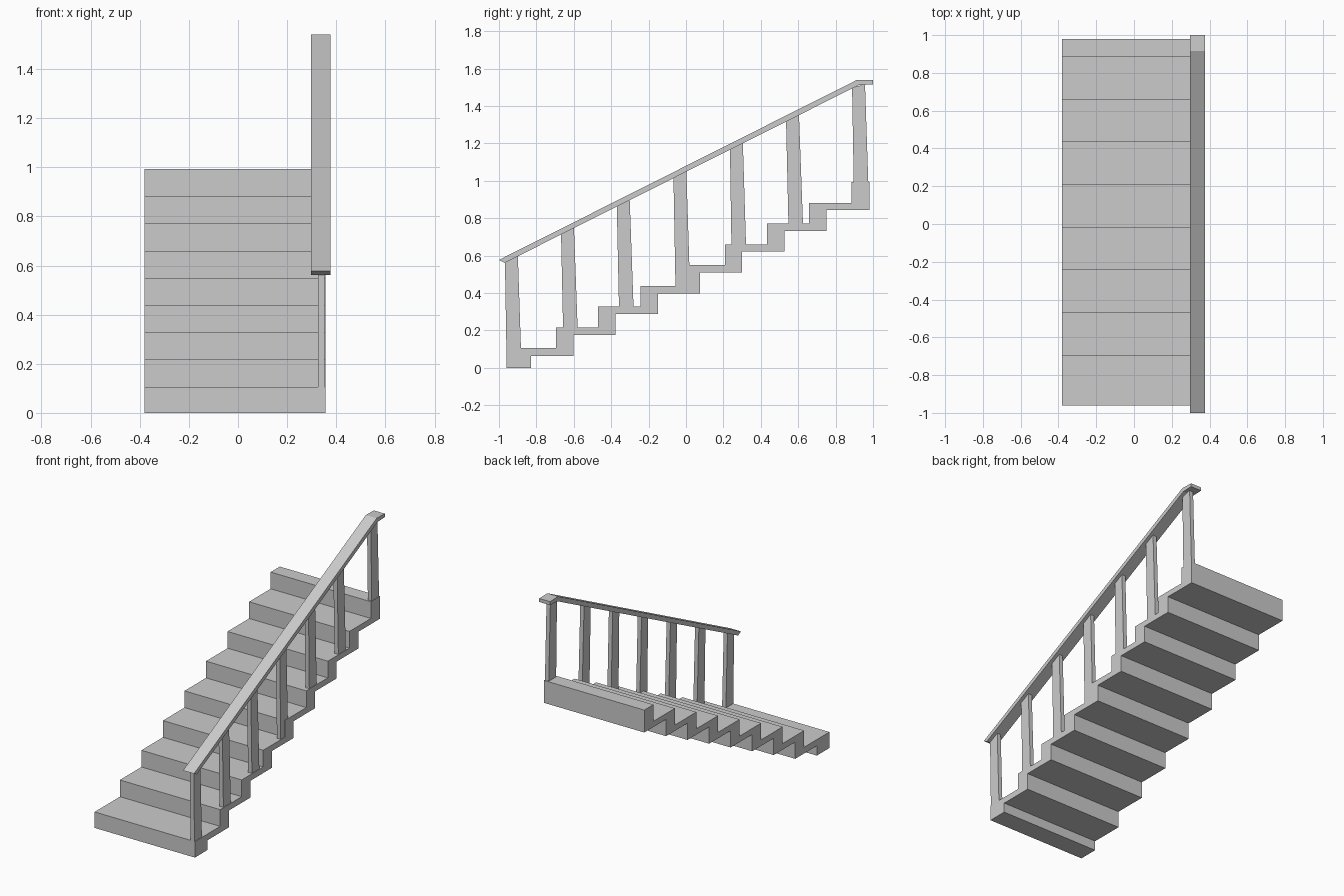
import bpy, bmesh

if "Cube" in bpy.data.objects:
    bpy.data.objects.remove(bpy.data.objects["Cube"])


def extrude_profile(name, profile, x0, x1):
    """Extrude a (y, z) outline along x."""
    bm = bmesh.new()
    face = bm.faces.new([bm.verts.new((x0, y, z)) for y, z in profile])
    res = bmesh.ops.extrude_face_region(bm, geom=[face])
    verts = [g for g in res["geom"] if isinstance(g, bmesh.types.BMVert)]
    bmesh.ops.translate(bm, verts=verts, vec=(x1 - x0, 0, 0))
    bmesh.ops.recalc_face_normals(bm, faces=bm.faces)
    mesh = bpy.data.meshes.new(name)
    bm.to_mesh(mesh)
    bm.free()
    obj = bpy.data.objects.new(name, mesh)
    bpy.context.collection.objects.link(obj)
    return obj


# Folded stair slab: nine treads on top, stepped underside
STEPS, RUN, RISE = 9, 0.2257, 0.1108
front, back = -0.96, 0.98
top, under = [], []
for i in range(STEPS):
    y = front if i == 0 else -0.921 + RUN * i
    y_next = back if i == STEPS - 1 else -0.921 + RUN * (i + 1)
    z = 0.106 + RISE * i
    top += [(y, z), (y_next, z)]
    z_low = 0 if i == 0 else 0.064 + RISE * (i - 1) + 0.0005 * i
    y_low = -0.828 + RUN * i
    if i < STEPS - 1:
        under += [(y_low, z_low), (y_low, 0.064 + RISE * i + 0.0005 * (i + 1))]
    else:
        under += [(back, z_low)]
extrude_profile("stairs", [(front, 0)] + top + under[::-1], -0.38, 0.356)

# Sloping handrail with a short level end
rail = [(-1, 0.577), (0.915, 1.54), (1, 1.538), (1, 1.515),
        (0.925, 1.512), (-0.97, 0.561)]
extrude_profile("handrail", rail, 0.297, 0.377)


# Slightly leaning balusters: front edge y at the top, at the foot, foot height
def rail_under(y):
    return min(0.561 + (y + 0.97) * 0.502, 1.514) + 0.003


posts = [(-0.968, -0.96, 0.09), (-0.668, -0.657, 0.20), (-0.370, -0.358, 0.31),
         (-0.067, -0.056, 0.42), (0.235, 0.243, 0.65), (0.535, 0.548, 0.755),
         (0.888, 0.897, 0.98)]
for i, (yt, yb, zb) in enumerate(posts):
    outline = [(yb, zb), (yb + 0.078, zb),
               (yt + 0.069, rail_under(yt + 0.069)), (yt, rail_under(yt))]
    extrude_profile(f"baluster_{i + 1}", outline, 0.325, 0.353)
